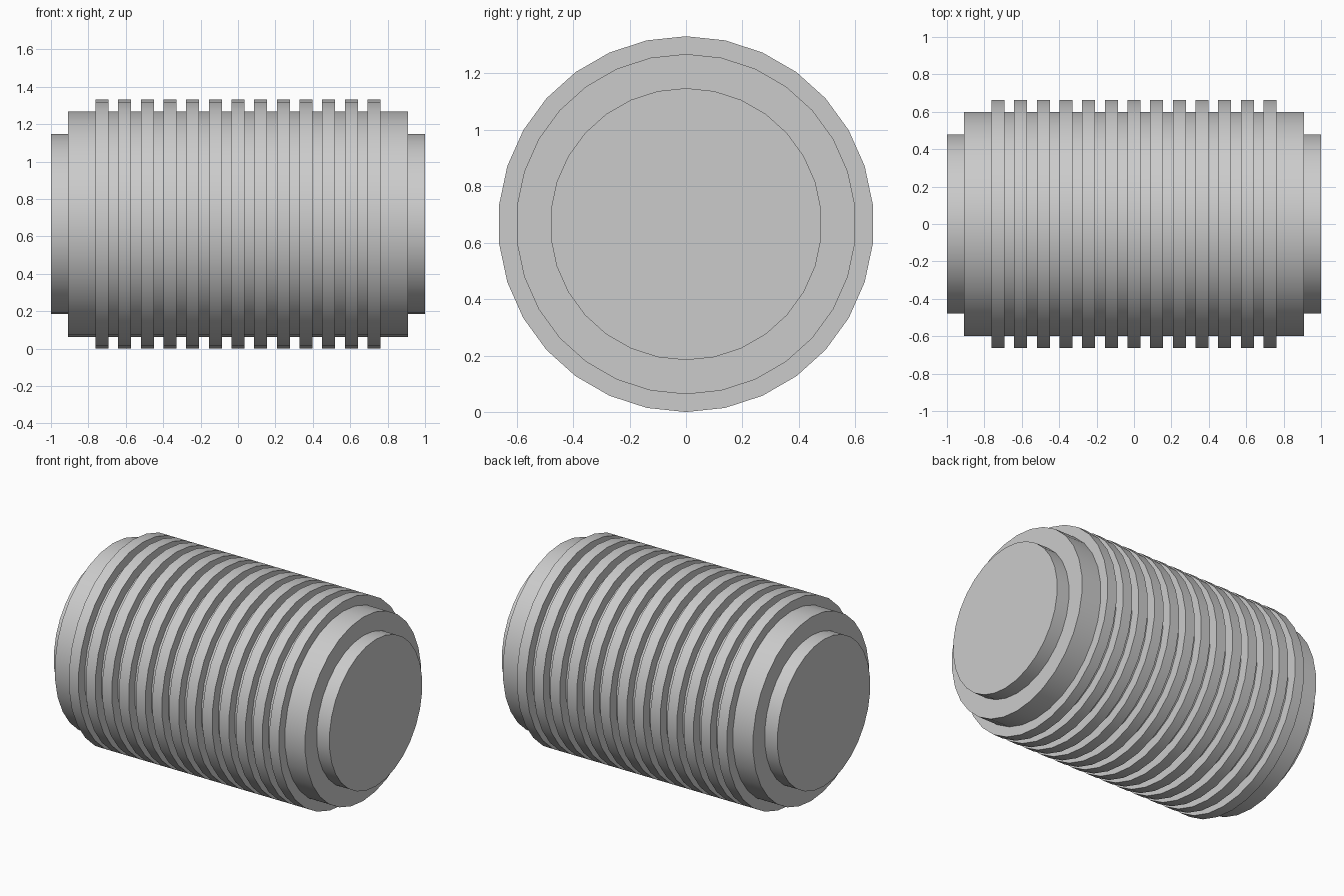
import bpy
import bmesh
from math import cos, sin, tau, radians

if "Cube" in bpy.data.objects:
    bpy.data.objects.remove(bpy.data.objects["Cube"])

SIDES = 30
RIB_R, DRUM_R, STUB_R = 0.666, 0.603, 0.482
DRUM_END = 0.908
RIBS, PITCH, RIB_WIDTH = 13, 0.1212, 0.07

grey = bpy.data.materials.new("plain grey")
grey.use_nodes = True
colour = (0.6, 0.6, 0.6, 1)
grey.diffuse_color = colour
grey.node_tree.nodes["Principled BSDF"].inputs["Base Color"].default_value = colour


def lathe(name, profile, cap_start=False, cap_end=False):
    """Revolve (x, radius) points around the long axis."""
    bm = bmesh.new()
    rings = []
    for x, r in profile:
        rings.append([bm.verts.new((x, r * sin(tau * i / SIDES),
                                    RIB_R + r * cos(tau * i / SIDES)))
                      for i in range(SIDES)])
    for a, b in zip(rings, rings[1:]):
        for i in range(SIDES):
            j = (i + 1) % SIDES
            bm.faces.new((a[i], a[j], b[j], b[i]))
    if cap_start:
        bm.faces.new(rings[0][::-1])
    if cap_end:
        bm.faces.new(rings[-1])
    bmesh.ops.recalc_face_normals(bm, faces=bm.faces)
    # Open shells: make sure the walls point away from the axis
    wall = max(bm.faces, key=lambda f: abs(f.normal.z) * (f.calc_center_median().z))
    if wall.normal.z < 0:
        bmesh.ops.reverse_faces(bm, faces=bm.faces)
    mesh = bpy.data.meshes.new(name)
    bm.to_mesh(mesh)
    bm.free()
    mesh.materials.append(grey)
    obj = bpy.data.objects.new(name, mesh)
    bpy.context.collection.objects.link(obj)
    bpy.ops.object.select_all(action="DESELECT")
    obj.select_set(True)
    bpy.context.view_layer.objects.active = obj
    bpy.ops.object.shade_smooth_by_angle(angle=radians(30))
    return obj


# Drum with evenly spaced square ribs and stepped shoulders
profile = [(-DRUM_END, STUB_R), (-DRUM_END, DRUM_R)]
for n in range(RIBS):
    centre = (n - (RIBS - 1) / 2) * PITCH
    lo, hi = centre - RIB_WIDTH / 2, centre + RIB_WIDTH / 2
    profile += [(lo, DRUM_R), (lo, RIB_R), (hi, RIB_R), (hi, DRUM_R)]
profile += [(DRUM_END, DRUM_R), (DRUM_END, STUB_R)]
lathe("ribbed_drum", profile)

# Narrow closed stubs at both ends
lathe("right_end_stub", [(-1, STUB_R), (-DRUM_END, STUB_R)], cap_start=True)
lathe("left_end_stub", [(DRUM_END, STUB_R), (1, STUB_R)], cap_end=True)
